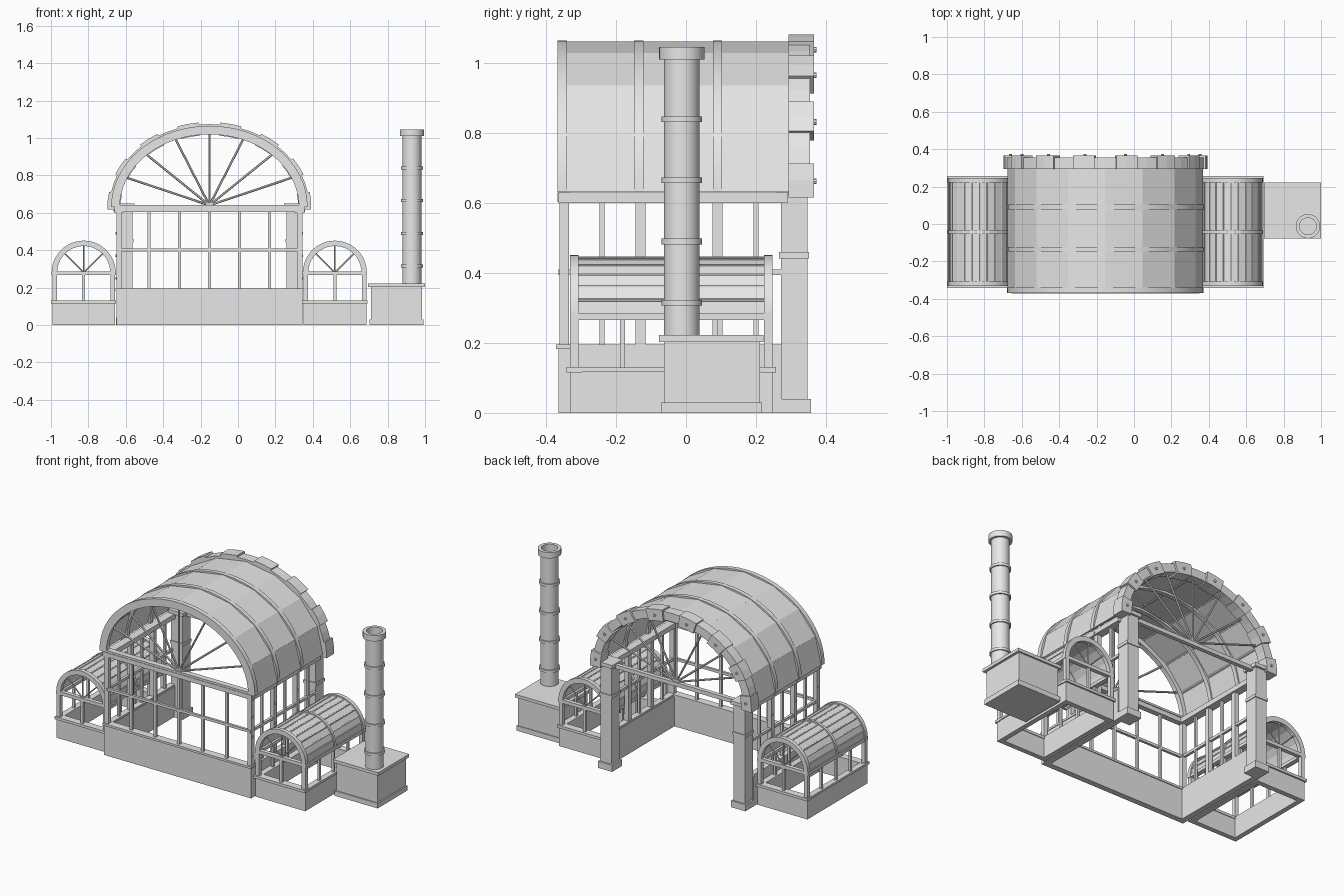
import bpy, bmesh, math
from mathutils import Vector

cube = bpy.data.objects.get("Cube")
if cube:
    bpy.data.objects.remove(cube, do_unlink=True)

grey = bpy.data.materials.new("light_grey")
grey.use_nodes = True
grey.diffuse_color = (0.8, 0.8, 0.8, 1)
grey.node_tree.nodes["Principled BSDF"].inputs["Base Color"].default_value = grey.diffuse_color


def finish(name, bm, smooth=False):
    bmesh.ops.recalc_face_normals(bm, faces=bm.faces)
    mesh = bpy.data.meshes.new(name)
    bm.to_mesh(mesh)
    bm.free()
    mesh.materials.append(grey)
    ob = bpy.data.objects.new(name, mesh)
    bpy.context.collection.objects.link(ob)
    if smooth:
        bpy.ops.object.select_all(action="DESELECT")
        ob.select_set(True)
        bpy.context.view_layer.objects.active = ob
        bpy.ops.object.shade_smooth_by_angle(angle=math.radians(35))
    return ob


def box(bm, x0, x1, y0, y1, z0, z1):
    verts = bmesh.ops.create_cube(bm, size=1)["verts"]
    for v in verts:
        v.co = Vector(((x0 + x1) / 2 + v.co.x * (x1 - x0),
                       (y0 + y1) / 2 + v.co.y * (y1 - y0),
                       (z0 + z1) / 2 + v.co.z * (z1 - z0)))


def post(bm, x, y, z0, z1, w):
    box(bm, x - w / 2, x + w / 2, y - w / 2, y + w / 2, z0, z1)


def arch(bm, centre, outer, inner, y0, y1, a0=0, a1=180, n=8):
    """Solid elliptical band swept from angle a0 to a1."""
    rings = []
    for i in range(n + 1):
        t = math.radians(a0 + (a1 - a0) * i / n)
        rings.append([bm.verts.new((centre[0] + r[0] * math.cos(t), y,
                                    centre[1] + r[1] * math.sin(t)))
                      for r, y in ((outer, y0), (outer, y1), (inner, y1), (inner, y0))])
    for a, b in zip(rings, rings[1:]):
        for k in range(4):
            bm.faces.new((a[k], a[k - 1], b[k - 1], b[k]))
    bm.faces.new(rings[0])
    bm.faces.new(rings[-1][::-1])


def rod(bm, p, q, radius, sides=6):
    p, q = Vector(p), Vector(q)
    verts = bmesh.ops.create_cone(bm, cap_ends=True, segments=sides, radius1=radius,
                                  radius2=radius, depth=(q - p).length)["verts"]
    turn = (q - p).to_track_quat("Z", "Y")
    for v in verts:
        v.co = turn @ v.co + (p + q) / 2


def fan(bm, centre, size, y, step, radius):
    for deg in range(1, int(180 / step)):
        t = math.radians(deg * step)
        rod(bm, (centre[0], y, centre[1]),
            (centre[0] + size[0] * math.cos(t), y, centre[1] + size[1] * math.sin(t)), radius)


def shrink(r, d):
    return (r[0] - d, r[1] - d)


# Main hall
CX, HALF, FRONT, BACK = -0.153, 0.497, -0.365, 0.29
crown = (CX, 0.632)
span = (0.525, 0.433)

bm = bmesh.new()
box(bm, CX - HALF, CX + HALF, FRONT, FRONT + 0.035, 0, 0.185)
for s in (-1, 1):
    a, b = sorted((CX + s * HALF, CX + s * (HALF - 0.035)))
    box(bm, a, b, FRONT + 0.035, 0.275, 0, 0.185)
finish("hall_plinth", bm)

# Hall frame: sills, rails, beams and posts
bm = bmesh.new()
box(bm, CX - HALF - 0.005, CX + HALF + 0.005, FRONT - 0.007, FRONT + 0.04, 0.182, 0.195)
box(bm, CX - HALF, CX + HALF, FRONT + 0.005, FRONT + 0.02, 0.394, 0.41)
box(bm, CX - HALF - 0.005, CX + HALF + 0.005, FRONT - 0.003, FRONT + 0.03, 0.603, 0.63)
box(bm, CX - HALF - 0.02, CX + HALF + 0.02, FRONT, FRONT + 0.035, 0.63, 0.642)
box(bm, CX - HALF, CX + HALF, 0.3, 0.325, 0.618, 0.642)
for i in range(7):
    w = 0.028 if i in (0, 6) else 0.016
    post(bm, CX + (i - 3) * 0.161, FRONT + 0.017, 0.19, 0.61, w)
for s in (-1, 1):
    x = CX + s * 0.483
    box(bm, x - 0.018, x + 0.018, FRONT, 0.275, 0.182, 0.195)
    box(bm, x - 0.008, x + 0.008, FRONT, 0.275, 0.394, 0.41)
    box(bm, x - 0.025, x + 0.025, FRONT, BACK, 0.6, 0.63)
    for i in range(5):
        post(bm, x, -0.24 + i * 0.11, 0.19, 0.61, 0.014 if i % 2 == 0 else 0.028)
finish("hall_frame", bm)

bm = bmesh.new()
for s in (-1, 1):
    x = CX + s * 0.483
    for y in (-0.348, -0.13, 0.09):
        for z in (0.25, 0.37, 0.49):
            rod(bm, (x, y, z), (x + s * 0.018, y, z), 0.006, 8)
        rod(bm, (x, y, 0.612), (x + s * 0.029, y, 0.612), 0.006, 8)
finish("post_bolts", bm)

# Barrel roof with ribs and front rim
bm = bmesh.new()
arch(bm, crown, shrink(span, 0.003), shrink(span, 0.014), FRONT + 0.01, BACK + 0.03, n=8)
finish("hall_roof", bm)
bm = bmesh.new()
for y in (-0.135, 0.09):
    arch(bm, crown, span, shrink(span, 0.03), y - 0.013, y + 0.013, n=24)
finish("roof_ribs", bm, True)
bm = bmesh.new()
arch(bm, crown, span, shrink(span, 0.046), FRONT - 0.003, FRONT + 0.025, n=32)
finish("front_arch", bm, True)
bm = bmesh.new()
for i in range(1, 8):
    t = math.radians(i * 22.5)
    x, z = CX + 0.514 * math.cos(t), crown[1] + 0.422 * math.sin(t)
    rod(bm, (x, FRONT, z), (x, BACK, z), 0.008)
finish("roof_purlins", bm)
bm = bmesh.new()
for y in (FRONT + 0.014, 0.312):
    fan(bm, (CX, 0.64), (0.485, 0.392), y, 22.5, 0.006)
finish("fan_spokes", bm)

# Stone arch at the back, alternating large and small stones
bm = bmesh.new()
step = 184 / 15
for i in range(15):
    a = -2 + i * step
    big = i % 2 == 0
    out = 0.02 if big else 0.009
    arch(bm, crown, shrink(span, -out), shrink(span, 0.05 if big else 0.042),
         0.293, 0.366 if big else 0.355, a, a + step, 2)
    if big:
        t = math.radians(a + step / 2)
        x, z = CX + 0.508 * math.cos(t), crown[1] + 0.416 * math.sin(t)
        rod(bm, (x, 0.36, z), (x, 0.373, z), 0.008, 8)
finish("back_stone_arch", bm)

# Back pillars
bm = bmesh.new()
for s in (-1, 1):
    x = CX + s * 0.45
    for w, z0, z1 in ((0.038, 0, 0.63), (0.048, 0, 0.04), (0.043, 0.442, 0.46), (0.05, 0.628, 0.65)):
        box(bm, x - w, x + w, 0.309 - w, 0.309 + w, z0, z1)
finish("back_pillars", bm)


# Side annexes
def annex(side, cx):
    r, y0, y1, hw = (0.168, 0.168), -0.331, 0.247, 0.168
    top = (cx, 0.28)
    bm = bmesh.new()
    for y in (y0, y1 - 0.03):
        box(bm, cx - hw, cx + hw, y, y + 0.03, 0, 0.118)
    for s in (-1, 1):
        x = cx + s * (hw - 0.015)
        box(bm, x - 0.015, x + 0.015, y0 + 0.03, y1 - 0.03, 0, 0.118)
    finish(side + "_annex_plinth", bm)

    bm = bmesh.new()
    for y, d in ((y0 + 0.012, -1), (y1 - 0.012, 1)):
        box(bm, cx - hw - 0.006, cx + hw + 0.006, y - 0.022, y + 0.022, 0.115, 0.131)
        box(bm, cx - hw - 0.004, cx + hw + 0.004, y - 0.012, y + 0.012, 0.266, 0.287)
        for x, w in ((cx - hw + 0.012, 0.024), (cx, 0.016), (cx + hw - 0.012, 0.024)):
            post(bm, x, y, 0.12, 0.28, w)
        fan(bm, top, shrink(r, 0.02), y, 45, 0.004)
    for s in (-1, 1):
        x = cx + s * (hw - 0.012)
        box(bm, x - 0.018, x + 0.018, y0, y1, 0.117, 0.13)
        box(bm, x - 0.014, x + 0.014, y0, y1, 0.266, 0.285)
        for i in range(1, 4):
            post(bm, x, -0.32 + i * 0.139, 0.12, 0.28, 0.014)
    finish(side + "_annex_frame", bm)

    bm = bmesh.new()
    arch(bm, top, shrink(r, 0.004), shrink(r, 0.012), y0 + 0.01, y1 - 0.01, n=12)
    finish(side + "_annex_roof", bm)
    bm = bmesh.new()
    for y, w, d in ((y0 + 0.012, 0.012, 0.026), (-0.042, 0.008, 0.016), (y1 - 0.012, 0.012, 0.026)):
        arch(bm, top, (r[0] + 0.003, r[1] + 0.003), shrink(r, d), y - w, y + w, n=24)
    finish(side + "_annex_ribs", bm, True)
    bm = bmesh.new()
    for i in range(1, 12):
        t = math.radians(i * 15)
        x, z = cx + 0.162 * math.cos(t), top[1] + 0.162 * math.sin(t)
        rod(bm, (x, y0, z), (x, y1, z), 0.005)
    finish(side + "_annex_purlins", bm)


annex("left", 0.518)
annex("right", -0.825)

# Chimney block
bm = bmesh.new()
box(bm, 0.71, 0.985, -0.063, 0.211, 0.01, 0.205)
box(bm, 0.702, 0.993, -0.071, 0.217, 0, 0.03)
box(bm, 0.695, 1.0, -0.077, 0.222, 0.203, 0.222)
finish("chimney_base", bm)

# Chimney stack turned from a profile: bands, hollow cap
profile = [(0.051, 0.22)]
for z in (0.315, 0.49, 0.665, 0.84):
    profile += [(0.051, z - 0.008), (0.058, z - 0.008), (0.058, z + 0.008), (0.051, z + 0.008)]
profile += [(0.051, 1.01), (0.065, 1.01), (0.065, 1.046), (0.045, 1.046), (0.045, 0.95), (0, 0.95)]
bm = bmesh.new()
pts = [bm.verts.new((0.93 + r, -0.012, z)) for r, z in profile]
edges = [bm.edges.new(pair) for pair in zip(pts, pts[1:])]
bmesh.ops.spin(bm, geom=pts + edges, cent=(0.93, -0.012, 0), axis=(0, 0, 1),
               angle=math.tau, steps=32)
bmesh.ops.remove_doubles(bm, verts=bm.verts, dist=0.0001)
finish("chimney_stack", bm, True)
